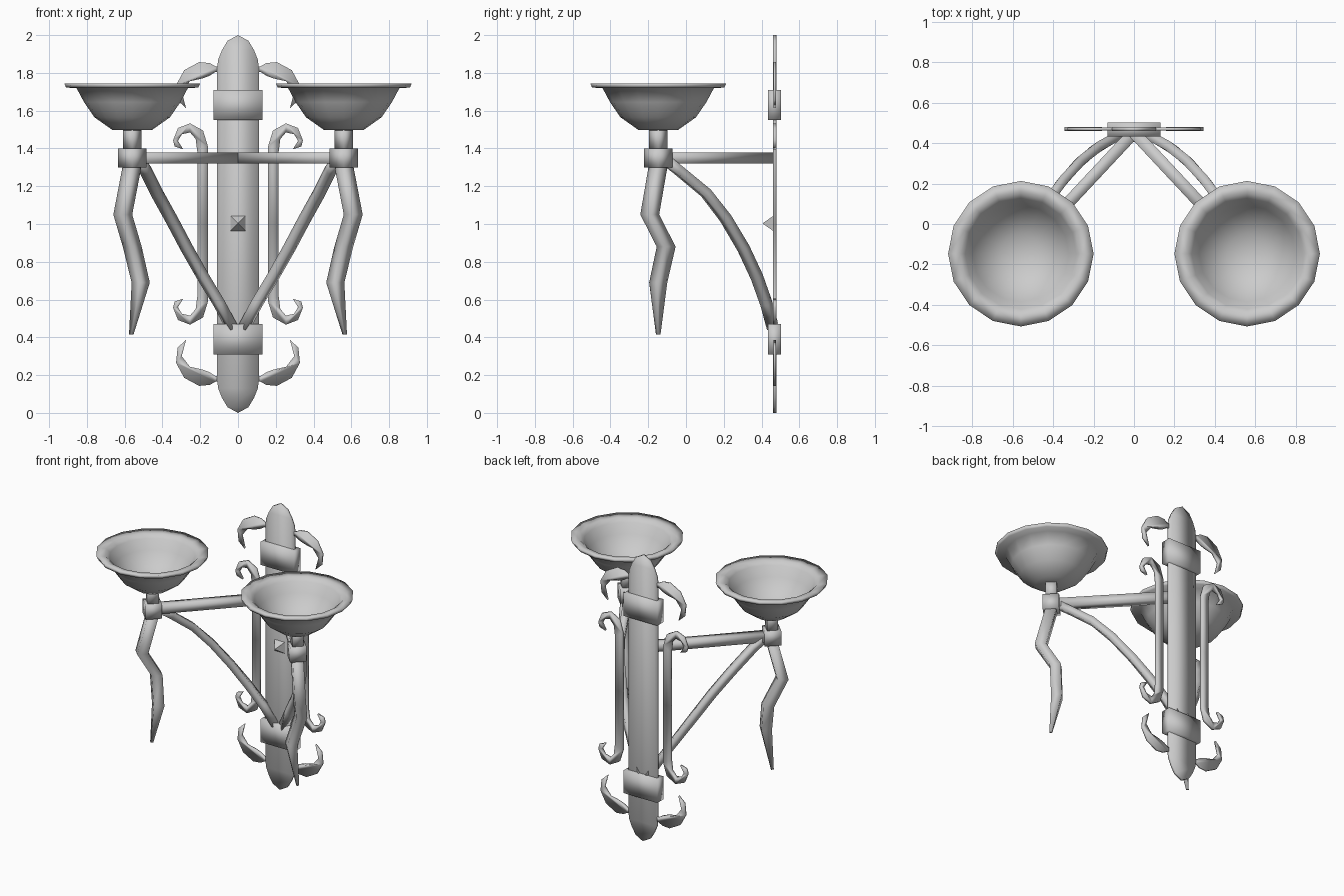
import bpy, bmesh, math
from mathutils import Vector

if "Cube" in bpy.data.objects:
    bpy.data.objects.remove(bpy.data.objects["Cube"])

PLATE_Y = 0.47
CUP = Vector((0.56, -0.147, 0))       # plan position of the right-hand cup
OUT = Vector((1, -1, 0)).normalized()  # plan direction of the right-hand arm


def finish(name, bm, loc=(0, 0, 0), mirror="", smooth=True):
    bmesh.ops.recalc_face_normals(bm, faces=bm.faces)
    mesh = bpy.data.meshes.new(name)
    bm.to_mesh(mesh)
    bm.free()
    for p in mesh.polygons:
        p.use_smooth = smooth
    ob = bpy.data.objects.new(name, mesh)
    ob.location = loc
    bpy.context.collection.objects.link(ob)
    if mirror:
        m = ob.modifiers.new("mirror", "MIRROR")
        m.use_axis = ["x" in mirror, "y" in mirror, "z" in mirror]
    return ob


def flat(name, outline, thick, mirror):
    """Extruded x-z outline in the plate plane, measured from z = 1."""
    bm = bmesh.new()
    f = bm.faces.new([bm.verts.new((x, -thick / 2, z - 1)) for x, z in outline])
    r = bmesh.ops.extrude_face_region(bm, geom=[f])
    vs = [g for g in r["geom"] if isinstance(g, bmesh.types.BMVert)]
    bmesh.ops.translate(bm, verts=vs, vec=(0, thick, 0))
    return finish(name, bm, (0, PLATE_Y, 1), mirror)


def sweep(name, path, radii, ref, mirror="x"):
    """Square bar along a path; radii are half diagonals."""
    bm = bmesh.new()
    pts = [Vector(p) for p in path]
    rings = []
    for i, p in enumerate(pts):
        t = (pts[min(i + 1, len(pts) - 1)] - pts[max(i - 1, 0)]).normalized()
        if abs(t.z) > 0.9:      # upright bars keep level sections
            t = Vector((0, 0, -1))
        side = t.cross(ref).normalized()
        up = side.cross(t)
        rings.append([bm.verts.new(p + radii[i] * (side * math.cos(a) + up * math.sin(a)))
                      for a in (math.pi / 4 + k * math.pi / 2 for k in range(4))])
    for a, b in zip(rings, rings[1:]):
        for k in range(4):
            bm.faces.new((a[k], a[(k + 1) % 4], b[(k + 1) % 4], b[k]))
    bm.faces.new(rings[0])
    bm.faces.new(rings[-1])
    return finish(name, bm, mirror=mirror)


def box(name, size, loc):
    bm = bmesh.new()
    bmesh.ops.create_cube(bm, size=1)
    bmesh.ops.scale(bm, vec=size, verts=bm.verts)
    return finish(name, bm, loc)


# wall plate with pointed ends
half = [(0.055, 0.03), (0.085, 0.08), (0.105, 0.13), (0.11, 0.17)]
right = [(0, 0)] + half + [(x, 2 - z) for x, z in reversed(half)] + [(0, 2)]
flat("wall_plate", right + [(-x, z) for x, z in reversed(right[1:-1])], 0.018, "")

# curled leaves at both ends of the plate
flat("end_hooks", [(0.09, 0.17), (0.12, 0.165), (0.15, 0.148), (0.206, 0.143), (0.285, 0.186),
                   (0.328, 0.265), (0.32, 0.345), (0.275, 0.387), (0.298, 0.30), (0.254, 0.244),
                   (0.19, 0.23), (0.15, 0.215), (0.12, 0.195), (0.09, 0.2)], 0.015, "xz")

# side bars ending in outward scrolls
flat("side_scrolls", [(0.159, 1.0), (0.159, 1.41), (0.185, 1.495), (0.254, 1.533), (0.318, 1.508),
                      (0.344, 1.443), (0.335, 1.41), (0.29, 1.395), (0.318, 1.44), (0.297, 1.475),
                      (0.254, 1.485), (0.224, 1.45), (0.215, 1.38), (0.215, 1.0)], 0.018, "xz")

# bands clasping the plate
for name, z in (("upper_band", 1.63), ("lower_band", 0.39)):
    box(name, (0.26, 0.07, 0.16), (0, 0.468, z))

# pyramid stud
bm = bmesh.new()
base = [bm.verts.new((x, 0.465, 1.003 + z)) for x, z in
        ((-0.042, -0.042), (0.042, -0.042), (0.042, 0.042), (-0.042, 0.042))]
tip = bm.verts.new((0, 0.405, 1.003))
bm.faces.new(base)
for k in range(4):
    bm.faces.new((base[k], base[(k + 1) % 4], tip))
finish("stud", bm, smooth=False)

# horizontal arms and curved struts
Z = Vector((0, 0, 1))
sweep("arms", [(0, 0.453, 1.35), (0.55, -0.135, 1.35)], [0.042, 0.042], Z)
sweep("struts", [(0.53, -0.115, 1.345), (0.49, -0.04, 1.285), (0.43, 0.105, 1.165),
                 (0.355, 0.21, 1.03), (0.27, 0.305, 0.87), (0.185, 0.375, 0.72),
                 (0.10, 0.425, 0.58), (0.03, 0.46, 0.45)], [0.034] * 8, Z)

# collars, stems and twisted drops, squared to the arm direction
def upright(name, steps):
    sweep(name, [CUP + Vector((dx, dy, z)) for dx, dy, z, r in steps],
          [s[3] for s in steps], OUT)

upright("collars", [(0, 0, 1.4, 0.075), (0, 0, 1.3, 0.075)])
upright("stems", [(0, 0, 1.515, 0.05), (0, 0, 1.39, 0.05)])
upright("drops", [(0, 0, 1.31, 0.05), (0.05, -0.045, 1.05, 0.05), (0, 0.042, 0.88, 0.05),
                  (-0.045, 0, 0.69, 0.048), (0.005, 0, 0.415, 0.012)])

# bowls turned in 16 sides
profile = [(0, 1.495), (0.105, 1.498), (0.20, 1.565), (0.255, 1.645), (0.295, 1.72), (0.35, 1.722),
           (0.36, 1.745), (0.30, 1.738), (0.275, 1.715), (0.238, 1.65), (0.185, 1.585),
           (0.10, 1.53), (0, 1.52)]
bm = bmesh.new()
vs = [bm.verts.new((CUP.x + r, CUP.y, z)) for r, z in profile]
es = [bm.edges.new(e) for e in zip(vs, vs[1:])]
bmesh.ops.spin(bm, geom=vs + es, cent=CUP, axis=(0, 0, 1), angle=math.tau, steps=16)
bmesh.ops.remove_doubles(bm, verts=bm.verts, dist=0.0005)
finish("bowls", bm, mirror="x")
